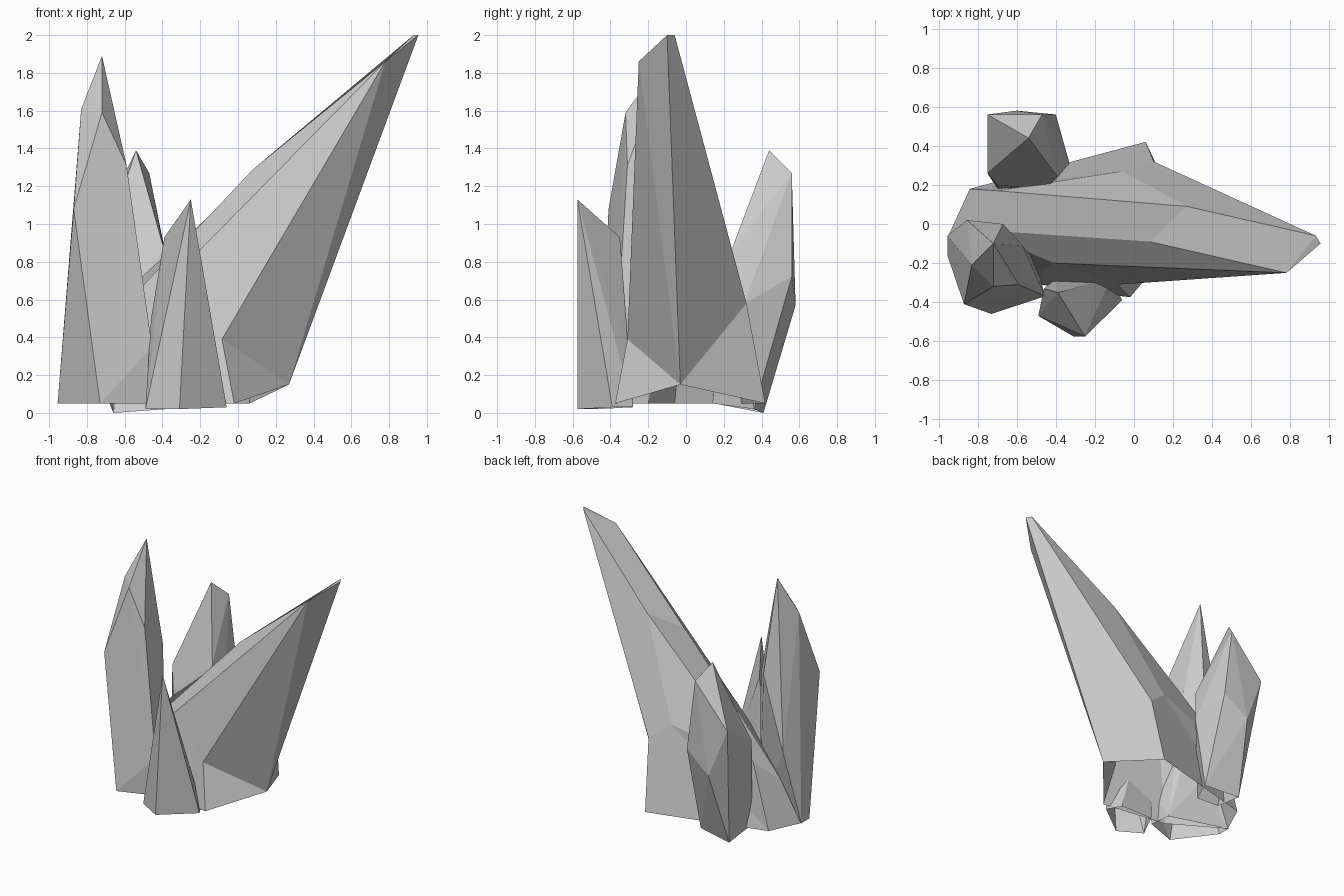
import bpy
import bmesh
from math import radians

# Remove the default object
default_cube = bpy.data.objects.get("Cube")
if default_cube:
    bpy.data.objects.remove(default_cube, do_unlink=True)

# Single stone colour
stone = bpy.data.materials.new("grey_crystal")
stone_colour = (.6, .6, .6, 1)
stone.use_nodes = True
stone.diffuse_color = stone_colour
stone.node_tree.nodes["Principled BSDF"].inputs["Base Color"].default_value = stone_colour


def finish(name, shell):
    """Turn a shell into a flat-shaded stone object."""
    bmesh.ops.recalc_face_normals(shell, faces=shell.faces[:])
    for facet in shell.faces:
        facet.smooth = False
    mesh = bpy.data.meshes.new(name)
    shell.to_mesh(mesh)
    shell.free()
    mesh.materials.append(stone)
    bpy.context.collection.objects.link(bpy.data.objects.new(name, mesh))


def cut_crystal(name, corners, facets):
    """Build a crystal from lettered corners and facets spelled with them."""
    shell = bmesh.new()
    points = {letter: shell.verts.new(place) for letter, place in corners.items()}
    for facet in facets.split():
        shell.faces.new([points[letter] for letter in facet])
    finish(name, shell)


def convex_crystal(name, *rings):
    """Wrap a shell, open underneath, around rings of corner points."""
    shell = bmesh.new()
    for ring in rings:
        for corner in ring:
            shell.verts.new(corner)
    result = bmesh.ops.convex_hull(shell, input=shell.verts[:])
    # Drop the corners that ended up inside the shell
    inside = [item for item in result["geom_interior"]
              if isinstance(item, bmesh.types.BMVert)]
    bmesh.ops.delete(shell, geom=inside, context="VERTS")
    # Open the underside
    shell.normal_update()
    underside = [facet for facet in shell.faces if facet.normal.z < -.75]
    bmesh.ops.delete(shell, geom=underside, context="FACES")
    # Merge nearly flat neighbours into single facets
    bmesh.ops.dissolve_limit(shell, angle_limit=radians(2),
                             verts=shell.verts[:], edges=shell.edges[:])
    finish(name, shell)


# Large shard leaning to the side, pinched above its foot
cut_crystal(
    "large_leaning_crystal",
    {
        # tip and shoulders
        "A": (.955, -.1, 2), "B": (.93, -.06, 2), "C": (.78, -.25, 1.86),
        "D": (.08, -.09, 1.29), "E": (.27, .09, 1.42),
        # waist
        "G": (.1, .32, .58), "K": (-.06, .27, .71), "R": (-.7, .17, .55),
        "N": (-.8, -.03, .36), "O": (-.41, -.2, .65), "I": (-.085, -.31, .39),
        # foot
        "H": (.27, -.03, .15), "F": (.06, .42, .05), "L": (-.84, .18, .05),
        "M": (-.95, -.06, .05), "P": (-.55, -.3, .05), "J": (-.02, -.375, .05),
    },
    "BAC DEBC EBGK EKR ERND DNOC OIC CIH CHA AHGB "
    "HFG FLKG KLR RLMN NMPO OPJI IJH",
)

# Tall upright shard: tip, shoulders, waist, foot
convex_crystal(
    "tall_crystal",
    [(-.72, -.1, 1.89), (-.72, -.32, 1.59), (-.83, -.21, 1.61)],
    [(-.59, -.31, 1.31), (-.67, 0, 1.16), (-.57, -.11, 1.1),
     (-.87, -.41, 1.08)],
    [(-.855, .02, .6), (-.455, -.37, .35)],
    [(-.955, -.06, .05), (-.955, -.16, .05), (-.73, -.46, .05),
     (-.48, -.37, .05), (-.5, -.2, .05)],
)

# Stubby shard at the back: tip, waist, narrow foot
convex_crystal(
    "back_crystal",
    [(-.54, .44, 1.39), (-.47, .56, 1.27)],
    [(-.75, .56, .95), (-.75, .26, .76), (-.39, .24, .86),
     (-.7, .2, .6), (-.6, .19, .6), (-.44, .2, .6), (-.33, .31, .58),
     (-.4, .56, .72), (-.6, .58, .57)],
    [(-.66, .41, 0), (-.38, .36, .02), (-.68, .15, .05),
     (-.49, .14, .05)],
)

# Small shard at the front: tip, waist, foot
convex_crystal(
    "small_front_crystal",
    [(-.25, -.575, 1.13), (-.39, -.35, .93)],
    [(-.2, -.31, .33), (-.46, -.33, .5), (-.11, -.33, .09)],
    [(-.31, -.575, .02), (-.49, -.47, .02), (-.06, -.39, .03),
     (-.12, -.28, .03), (-.4, -.28, .03)],
)
